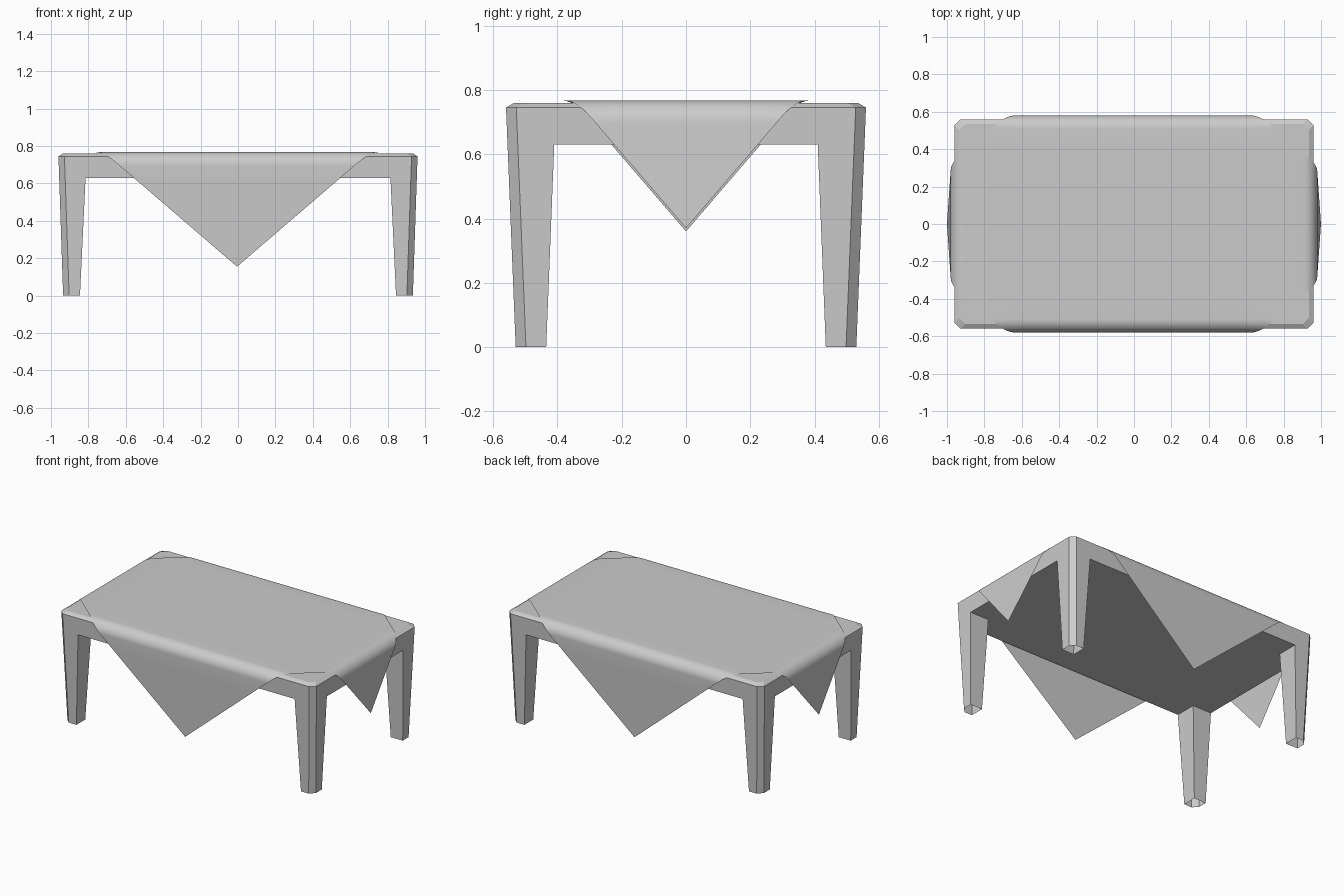
import bpy, bmesh, math
from mathutils import Vector

if "Cube" in bpy.data.objects:
    bpy.data.objects.remove(bpy.data.objects["Cube"])


def make_object(name, bm):
    mesh = bpy.data.meshes.new(name)
    bm.to_mesh(mesh)
    bm.free()
    ob = bpy.data.objects.new(name, mesh)
    bpy.context.collection.objects.link(ob)
    return ob


# Table: one quarter built from tapered levels, then mirrored
ZT, ZR, ZA = 0.76, 0.745, 0.63     # top, rim, apron bottom
C = 0.032                          # corner chamfer


def outer(z):
    t = z / ZR
    return 0.935 + 0.025 * t, 0.53 + 0.03 * t


(rx, ry), (ax, ay), (fx, fy) = outer(ZR), outer(ZA), outer(0)
tx, ty = rx - 0.025, ry - 0.025    # inset top face
ix, iy = 0.815, 0.41               # inner leg corner at apron
jx, jy = 0.845, 0.435              # inner leg corner at foot

faces = [
    # top and its bevelled rim
    [(0, 0, ZT), (tx, 0, ZT), (tx, ty - C, ZT), (tx - C, ty, ZT), (0, ty, ZT)],
    [(0, ty, ZT), (tx - C, ty, ZT), (rx - C, ry, ZR), (0, ry, ZR)],
    [(tx, 0, ZT), (rx, 0, ZR), (rx, ry - C, ZR), (tx, ty - C, ZT)],
    [(tx - C, ty, ZT), (tx, ty - C, ZT), (rx, ry - C, ZR), (rx - C, ry, ZR)],
    # outer walls running from apron into leg
    [(0, ry, ZR), (rx - C, ry, ZR), (fx - C, fy, 0), (jx, fy, 0), (ix, ay, ZA), (0, ay, ZA)],
    [(rx, 0, ZR), (ax, 0, ZA), (ax, iy, ZA), (fx, jy, 0), (fx, fy - C, 0), (rx, ry - C, ZR)],
    [(rx - C, ry, ZR), (rx, ry - C, ZR), (fx, fy - C, 0), (fx - C, fy, 0)],
    # inner leg faces (foot stays open)
    [(ix, iy, ZA), (ix, ay, ZA), (jx, fy, 0), (jx, jy, 0)],
    [(ax, iy, ZA), (ix, iy, ZA), (jx, jy, 0), (fx, jy, 0)],
    # underside
    [(0, 0, ZA), (0, ay, ZA), (ix, ay, ZA), (ix, iy, ZA), (ax, iy, ZA), (ax, 0, ZA)],
]
bm = bmesh.new()
for f in faces:
    bm.faces.new([bm.verts.new(p) for p in f])
bmesh.ops.remove_doubles(bm, verts=bm.verts[:], dist=1e-5)
table = make_object("table", bm)
mirror = table.modifiers.new("Mirror", 'MIRROR')
mirror.use_axis = (True, True, False)
mirror.use_clip = True

# Tablecloth: flat rhombus sheet folded over the table edges
R, CLOTH_Z = 0.07, 0.767
ARC = R * math.pi / 2
FLAT_X, FLAT_Y = 0.91, 0.51
A, B = 1.352, 1.162                # rhombus half diagonals
SHIFT = -0.005


def grid_lines(flat, end):
    pos = [flat * i / 6 for i in range(1, 7)]
    pos += [flat + ARC * i / 10 for i in range(1, 11)]
    pos += [flat + ARC + (end - flat - ARC) * i / 6 for i in range(1, 7)]
    return [-p for p in reversed(pos)] + [0] + pos


def fold(d, flat, flare):
    """Flat distance -> (horizontal position, drop)."""
    s, a = math.copysign(1, d), abs(d)
    if a <= flat:
        return d, 0
    t = min((a - flat) / R, math.pi / 2)
    hang = max(a - flat - ARC, 0)
    return s * (flat + R * math.sin(t) + flare * hang), R * (1 - math.cos(t)) + hang


us, vs = grid_lines(FLAT_X, A + 0.01), grid_lines(FLAT_Y, B + 0.01)
bm = bmesh.new()
rows = [[bm.verts.new((u, v, 0)) for u in us] for v in vs]
for r0, r1 in zip(rows, rows[1:]):
    for i in range(len(us) - 1):
        bm.faces.new((r0[i], r0[i + 1], r1[i + 1], r1[i]))
# trim the sheet to its four slanted edges
for sx in (-1, 1):
    for sy in (-1, 1):
        bmesh.ops.bisect_plane(bm, geom=bm.verts[:] + bm.edges[:] + bm.faces[:], dist=1e-6,
                               plane_co=(SHIFT, sy * B, 0),
                               plane_no=Vector((sx / A, sy / B, 0)).normalized(),
                               clear_outer=True)
for v in bm.verts:
    x, dx = fold(v.co.x, FLAT_X, 0.06)
    y, dy = fold(v.co.y, FLAT_Y, -0.035)
    v.co = (x, y, CLOTH_Z - dx - dy)
for f in bm.faces:
    f.smooth = True
make_object("tablecloth", bm)
